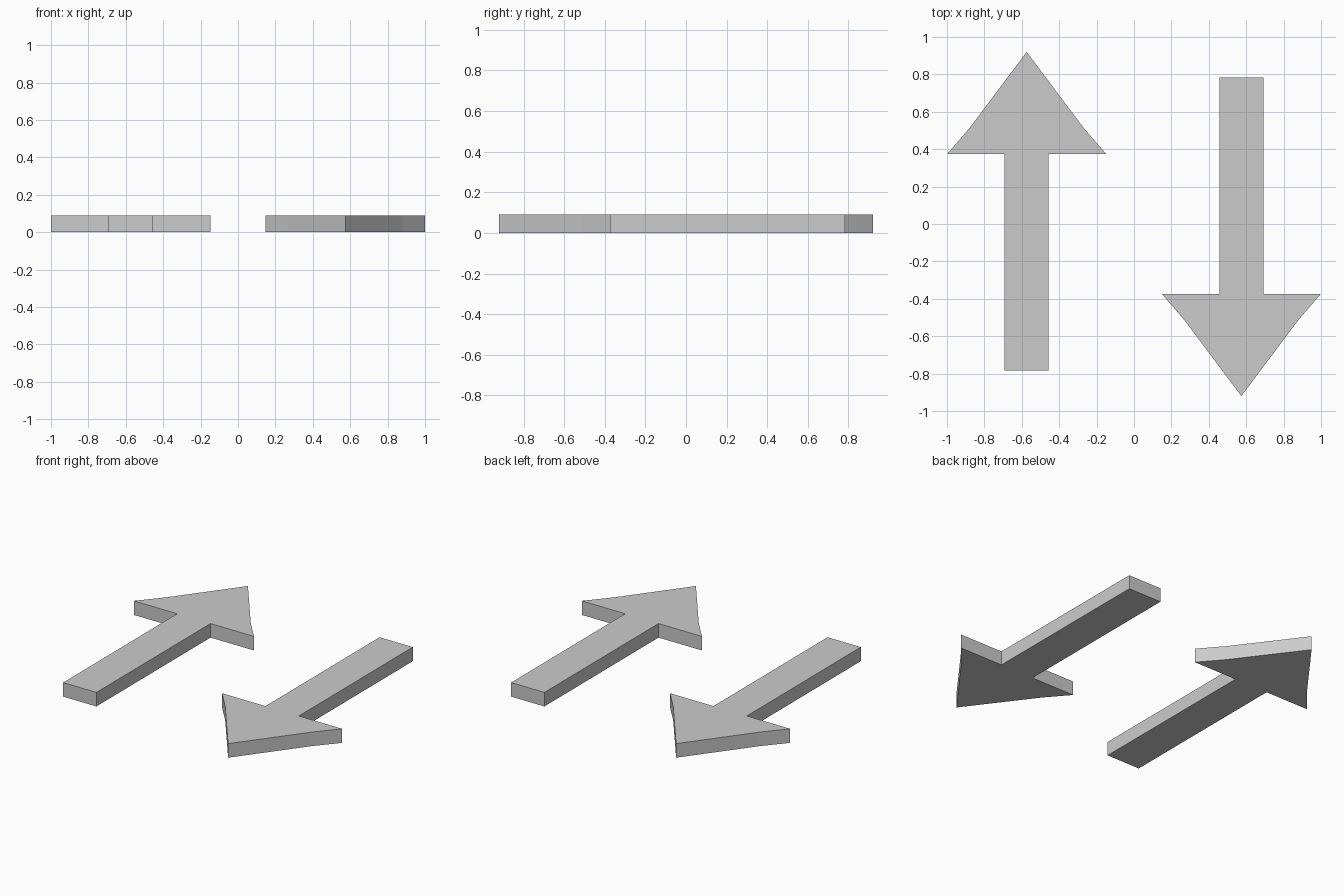
import bpy, bmesh
from mathutils import Matrix
from math import pi

if "Cube" in bpy.data.objects:
    bpy.data.objects.remove(bpy.data.objects["Cube"])

HEIGHT = 0.09
CENTRE_X = 0.574

# Right half of the arrow outline, from tail to just before the tip
HALF = [(0.118, -0.782), (0.118, 0.373), (0.426, 0.373), (0.306, 0.512)]
TIP = (0, 0.92)


def arrow(name, matrix):
    outline = HALF + [TIP] + [(-x, y) for x, y in reversed(HALF)]
    bm = bmesh.new()
    base = bm.faces.new([bm.verts.new((x, y, 0)) for x, y in outline])
    top = bmesh.ops.extrude_face_region(bm, geom=[base], use_keep_orig=True)["geom"]
    verts = [v for v in top if isinstance(v, bmesh.types.BMVert)]
    bmesh.ops.translate(bm, verts=verts, vec=(0, 0, HEIGHT))
    bmesh.ops.recalc_face_normals(bm, faces=bm.faces)
    bm.transform(matrix)
    mesh = bpy.data.meshes.new(name)
    bm.to_mesh(mesh)
    bm.free()
    obj = bpy.data.objects.new(name, mesh)
    bpy.context.collection.objects.link(obj)


# Left arrow points back, right arrow is the same shape turned half round
left = Matrix.Translation((-CENTRE_X, 0, 0))
arrow("arrow_pointing_back", left)
arrow("arrow_pointing_front", Matrix.Rotation(pi, 4, 'Z') @ left)
